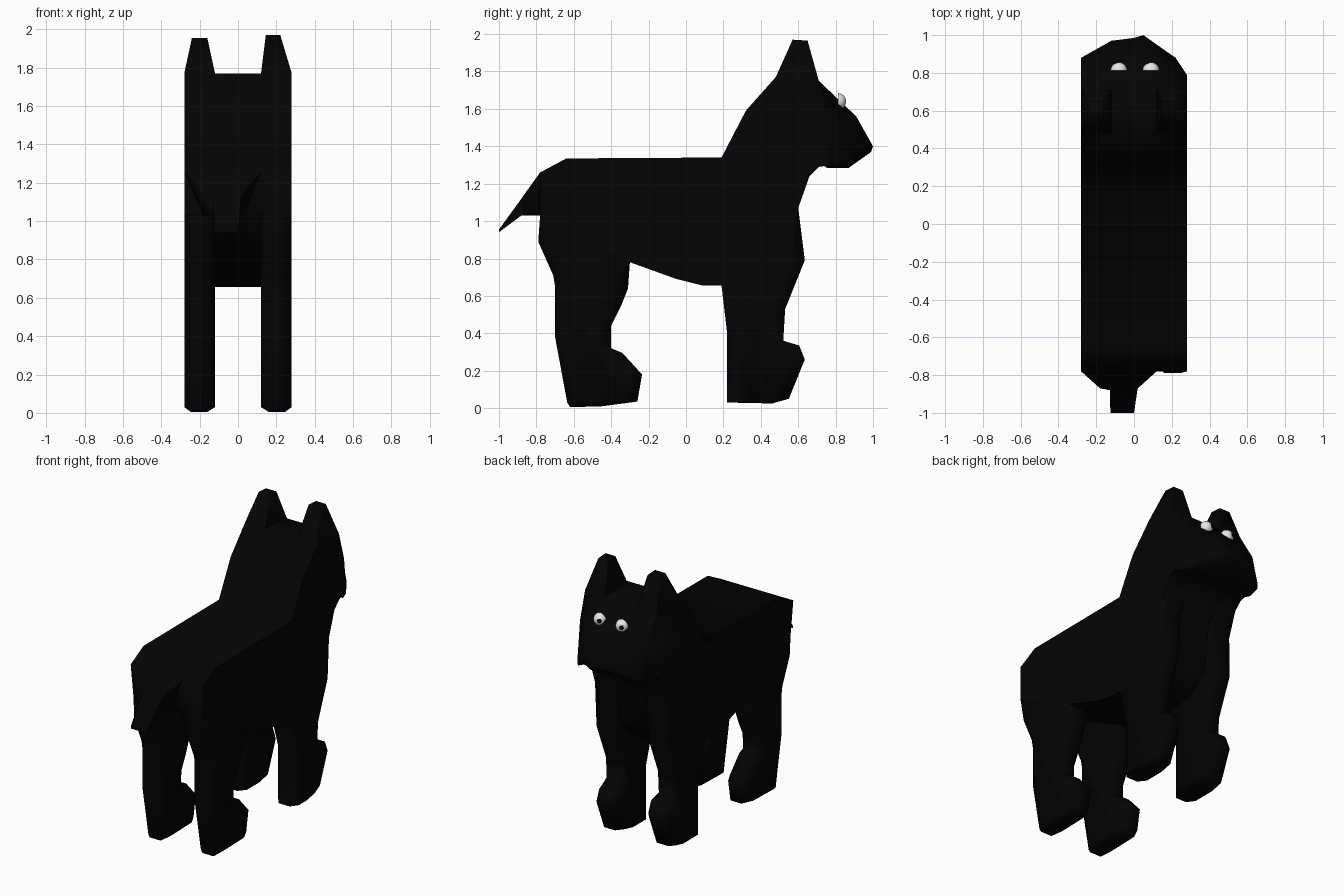
import bpy, bmesh, math
from mathutils import Matrix, Vector

if "Cube" in bpy.data.objects:
    bpy.data.objects.remove(bpy.data.objects["Cube"])


def material(name, rgb):
    m = bpy.data.materials.new(name)
    m.diffuse_color = (*rgb, 1)
    m.use_nodes = True
    m.node_tree.nodes["Principled BSDF"].inputs["Base Color"].default_value = m.diffuse_color
    return m


BLACK = material("black_fur", (0.0013, 0.0013, 0.0013))
WHITE = material("eye_white", (0.8, 0.8, 0.8))


def finish(name, bm, mats, angle=80):
    bmesh.ops.recalc_face_normals(bm, faces=bm.faces[:])
    mesh = bpy.data.meshes.new(name)
    bm.to_mesh(mesh)
    bm.free()
    for m in mats:
        mesh.materials.append(m)
    ob = bpy.data.objects.new(name, mesh)
    bpy.context.collection.objects.link(ob)
    bpy.ops.object.select_all(action='DESELECT')
    ob.select_set(True)
    bpy.context.view_layer.objects.active = ob
    bpy.ops.object.shade_smooth_by_angle(angle=math.radians(angle))
    return ob


def loft(name, rings, is_open=lambda seg, side: False, caps=(True, True)):
    """Bridge rings of points, leaving out the sides hidden under other parts."""
    bm = bmesh.new()
    vs = [[bm.verts.new(p) for p in r] for r in rings]
    n = len(rings[0])
    for s, (a, b) in enumerate(zip(vs, vs[1:])):
        for i in range(n):
            j = (i + 1) % n
            if not is_open(s, i):
                bm.faces.new((a[i], a[j], b[j], b[i]))
    if caps[0]:
        bm.faces.new(vs[0])
    if caps[1]:
        bm.faces.new(vs[-1])
    return finish(name, bm, [BLACK])


# Torso, neck and head: side profile (y, z), with the muzzle rounded in plan
chest = [(0.19, 0.655), (0.42, 0.67), (0.56, 0.82), (0.58, 1.07), (0.66, 1.24)]
torso = [(-0.78, 1.03), (-0.78, 1.26), (-0.64, 1.335), (0.19, 1.34),
         (0.32, 1.59), (0.48, 1.77), (0.71, 1.75), (0.91, 1.56),
         (1.0, 1.40), (0.99, 1.37), (0.87, 1.285), (0.78, 1.30),
         (0.71, 1.29)] + chest[::-1] + [(0.09, 0.655), (-0.05, 0.69), (-0.30, 0.78)]
nose_reach = [(-0.28, 0.88), (-0.12, 0.97), (0, 0.985), (0.05, 1.0),
              (0.12, 0.95), (0.22, 0.88), (0.28, 0.79)]


def muzzle(x, y, z, reach):
    if y > 0.71:
        y = 0.71 + (y - 0.71) * (reach - 0.71) / 0.29
        if reach < 0.9 and 1.35 < z < 1.45:     # cheeks drop to the jaw line
            z -= 0.065
    return (x, y, z)


rings = [[muzzle(x, y, z, reach) for y, z in torso] for x, reach in nose_reach]
rings[0][0] = (-0.28, -0.75, 1.03)              # softened left rump corner
covered = {5, 13, 14, 15, 16, 20}               # sides under ears and legs
loft("body_and_head", rings, lambda s, i: s in (0, 4, 5) and i in covered)

# Legs: side profiles whose first points follow the torso underside
front_leg = chest + [(0.60, 1.07), (0.635, 0.79), (0.53, 0.53), (0.52, 0.36),
                     (0.605, 0.335), (0.635, 0.26), (0.55, 0.05),
                     (0.46, 0.025), (0.22, 0.03), (0.22, 0.40)]
rear_leg = [(-0.78, 1.03), (-0.30, 0.78), (-0.31, 0.64), (-0.35, 0.54),
            (-0.40, 0.44), (-0.40, 0.32), (-0.34, 0.295), (-0.235, 0.18),
            (-0.26, 0.035), (-0.45, 0.01), (-0.62, 0.005), (-0.635, 0.03),
            (-0.70, 0.38), (-0.70, 0.65), (-0.71, 0.71), (-0.79, 0.89)]


def leg(name, profile, skip, mid, side):
    front = mid > 0
    rings = []
    for x, edge in ((0.12, True), (0.16, False), (0.245, False), (0.28, True)):
        ring = []
        for i, (y, z) in enumerate(profile):
            if edge and i > skip and z < 0.9:   # rounded leg corners and toes
                cut = 0.05
                toe = y > mid and z < 0.35
                if front and x > 0.2 and y > mid:
                    cut = 0.03 if side < 0 else (0.10 if toe else 0.05)
                elif toe and not front:
                    cut = 0.075
                y -= math.copysign(cut, y - mid)
                z = max(z, 0.03)
            elif i == 0 and not front and side < 0 and x == 0.28:
                y = -0.75
            ring.append((side * x, y, z))
        rings.append(ring)
    loft(name, rings, lambda s, i: i < skip)


for label, side in (("left", -1), ("right", 1)):
    leg("front_leg_" + label, front_leg, 4, 0.40, side)
    leg("rear_leg_" + label, rear_leg, 1, -0.47, side)

# Ears
for label, x0, x1, t0, t1, top in (("left", -0.28, -0.12, -0.24, -0.16, 1.955),
                                   ("right", 0.12, 0.28, 0.145, 0.22, 1.97)):
    loft("ear_" + label,
         [[(x0, 0.48, 1.77), (x1, 0.48, 1.77), (x1, 0.71, 1.75), (x0, 0.71, 1.75)],
          [(t0, 0.57, top), (t1, 0.57, top), (t1, 0.65, top - 0.005), (t0, 0.65, top - 0.005)]],
         caps=(False, True))

# Tail: stepped taper, slightly to one side (bottom x range, top x range, heights)
loft("tail", [[(a, y, lo), (b, y, lo), (d, y, hi), (c, y, hi)]
              for y, a, b, c, d, lo, hi in (
                  (-0.78, -0.18, 0.03, -0.28, 0.12, 1.03, 1.26),
                  (-0.87, -0.16, 0.02, -0.18, 0.02, 1.03, 1.135),
                  (-0.88, -0.128, 0.018, -0.128, 0.018, 1.03, 1.12),
                  (-1.0, -0.125, 0.0, -0.125, 0.0, 0.94, 0.955))],
     caps=(False, True))

# Eyes: forward-facing half spheres, pupil faces chosen by direction
gaze = Vector((-0.4, 0.85, 0.08)).normalized()
for label, x in (("left", -0.08), ("right", 0.09)):
    bm = bmesh.new()
    bmesh.ops.create_icosphere(bm, subdivisions=4, radius=0.044)
    cut = bmesh.ops.bisect_plane(bm, geom=bm.verts[:] + bm.edges[:] + bm.faces[:],
                                 plane_co=(0, 0, 0), plane_no=(0, -1, 0),
                                 clear_outer=True)
    rim = [e for e in cut["geom_cut"] if isinstance(e, bmesh.types.BMEdge)]
    bmesh.ops.edgeloop_fill(bm, edges=rim)
    for f in bm.faces:
        f.material_index = int(f.calc_center_median().normalized().dot(gaze) > 0.94)
    bmesh.ops.transform(bm, verts=bm.verts[:],
                        matrix=Matrix.Translation((x, 0.812, 1.64)))
    finish("eye_" + label, bm, [WHITE, BLACK], 50)
